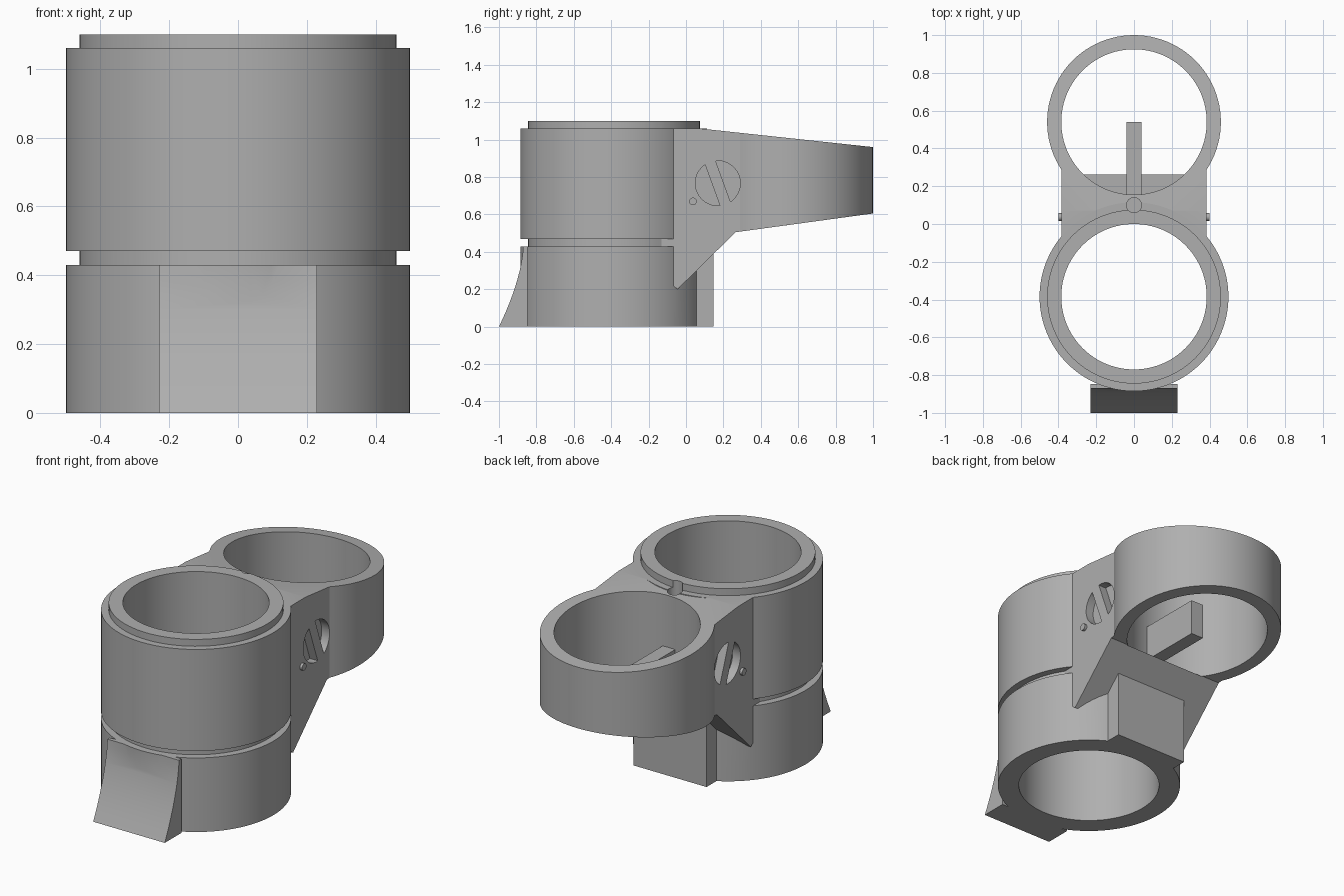
import bpy, bmesh, math
from mathutils import Matrix

cube = bpy.data.objects.get("Cube")
if cube:
    bpy.data.objects.remove(cube, do_unlink=True)

grey = bpy.data.materials.new("plain grey")
grey.use_nodes = True
GREY = (0.43, 0.43, 0.43, 1)
grey.diffuse_color = GREY
grey.node_tree.nodes["Principled BSDF"].inputs["Base Color"].default_value = GREY

MAIN_Y, RING_Y = -0.385, 0.54
BORE, HALF = 0.385, 0.385


def finish(name, bm):
    bmesh.ops.recalc_face_normals(bm, faces=bm.faces)
    mesh = bpy.data.meshes.new(name)
    bm.to_mesh(mesh)
    bm.free()
    mesh.materials.append(grey)
    obj = bpy.data.objects.new(name, mesh)
    bpy.context.collection.objects.link(obj)
    return obj


def box(name, x0, x1, y0, y1, z0, z1):
    bm = bmesh.new()
    size = Matrix.Diagonal((x1 - x0, y1 - y0, z1 - z0, 1))
    place = Matrix.Translation(((x0 + x1) / 2, (y0 + y1) / 2, (z0 + z1) / 2))
    bmesh.ops.create_cube(bm, size=1, matrix=place @ size)
    return finish(name, bm)


def cylinder(name, r, centre, depth, along_x=False, sides=96):
    bm = bmesh.new()
    m = Matrix.Translation(centre)
    if along_x:
        m = m @ Matrix.Rotation(math.pi / 2, 4, 'Y')
    bmesh.ops.create_cone(bm, cap_ends=True, segments=sides, radius1=r,
                          radius2=r, depth=depth, matrix=m)
    return finish(name, bm)


def upright(name, r, y, z0, z1, x=0, sides=96):
    return cylinder(name, r, (x, y, (z0 + z1) / 2), z1 - z0, sides=sides)


def side_profile(name, points, half):
    """Extrude a y-z outline across x."""
    bm = bmesh.new()
    face = bm.faces.new([bm.verts.new((-half, y, z)) for y, z in points])
    out = bmesh.ops.extrude_face_region(bm, geom=[face])
    moved = [v for v in out["geom"] if isinstance(v, bmesh.types.BMVert)]
    bmesh.ops.translate(bm, verts=moved, vec=(2 * half, 0, 0))
    return finish(name, bm)


def combine(target, other, operation):
    mod = target.modifiers.new("combine", 'BOOLEAN')
    mod.operation, mod.solver, mod.object = operation, 'EXACT', other
    bpy.context.view_layer.objects.active = target
    bpy.ops.object.modifier_apply(modifier=mod.name)
    bpy.data.objects.remove(other, do_unlink=True)


def smooth(obj):
    bpy.ops.object.select_all(action='DESELECT')
    obj.select_set(True)
    bpy.context.view_layer.objects.active = obj
    bpy.ops.object.shade_smooth_by_angle(angle=math.radians(25))


# Bracket and rear ring: plan shape trimmed by the side outline
body = box("ring_mount_body", -HALF, HALF, -0.13, 0.288, 0.1, 1.2)
combine(body, upright("ring", 0.46, RING_Y, 0.1, 1.2), 'UNION')
outline = [(-0.2, 1.06), (0.07, 1.06), (1.02, 0.958), (1.02, 0.608),
           (0.265, 0.505), (-0.045, 0.2), (-0.2, 0.325)]
combine(body, side_profile("outline", outline, 0.6), 'INTERSECT')

# Main tube: core with two wider bands
combine(body, upright("core", 0.46, MAIN_Y, 0, 1.1), 'UNION')
combine(body, upright("lower_band", 0.5, MAIN_Y, 0, 0.43), 'UNION')
combine(body, upright("upper_band", 0.5, MAIN_Y, 0.47, 1.06), 'UNION')

# Rear block and flared front foot
combine(body, box("rear_block", -0.235, 0.235, -0.05, 0.147, 0, 0.45), 'UNION')
steps = 10
flare = [(-0.87 - 0.13 * (1 - i / steps) ** 1.6, 0.43 * i / steps)
         for i in range(steps + 1)]
foot = [(-0.848, 0)] + flare + [(-0.848, 0.43)]
combine(body, side_profile("foot", foot, 0.23), 'UNION')

# Bores and the small top hole
combine(body, upright("main_bore", BORE, MAIN_Y, -0.1, 1.3), 'DIFFERENCE')
combine(body, upright("ring_bore", BORE, RING_Y, 0.503, 1.3), 'DIFFERENCE')
combine(body, upright("top_hole", 0.04, 0.1, 0.9, 1.3, sides=32), 'DIFFERENCE')

# Round side recesses
for s in (-1, 1):
    recess = cylinder("recess", 0.12, (s * HALF, 0.17, 0.767), 0.1, True, 64)
    combine(body, recess, 'DIFFERENCE')
smooth(body)

# Slanted bars in the recesses, and the small side pins
for s, side in ((-1, "right"), (1, "left")):
    bar = box(side + "_recess_bar", -0.03, 0.03, -0.03, 0.03, -0.14, 0.14)
    bar.data.transform(Matrix.Translation((s * (HALF - 0.03), 0.17, 0.767))
                       @ Matrix.Rotation(math.radians(20), 4, 'X'))
    combine(bar, cylinder("trim", 0.12, (s * HALF, 0.17, 0.767), 0.2, True, 64),
            'INTERSECT')
    smooth(cylinder(side + "_pin", 0.02, (s * 0.38, 0.037, 0.67), 0.04, True, 24))

# Tongue reaching into the rear ring
box("ring_tongue", -0.04, 0.04, 0.13, RING_Y, 0.54, 0.75)
